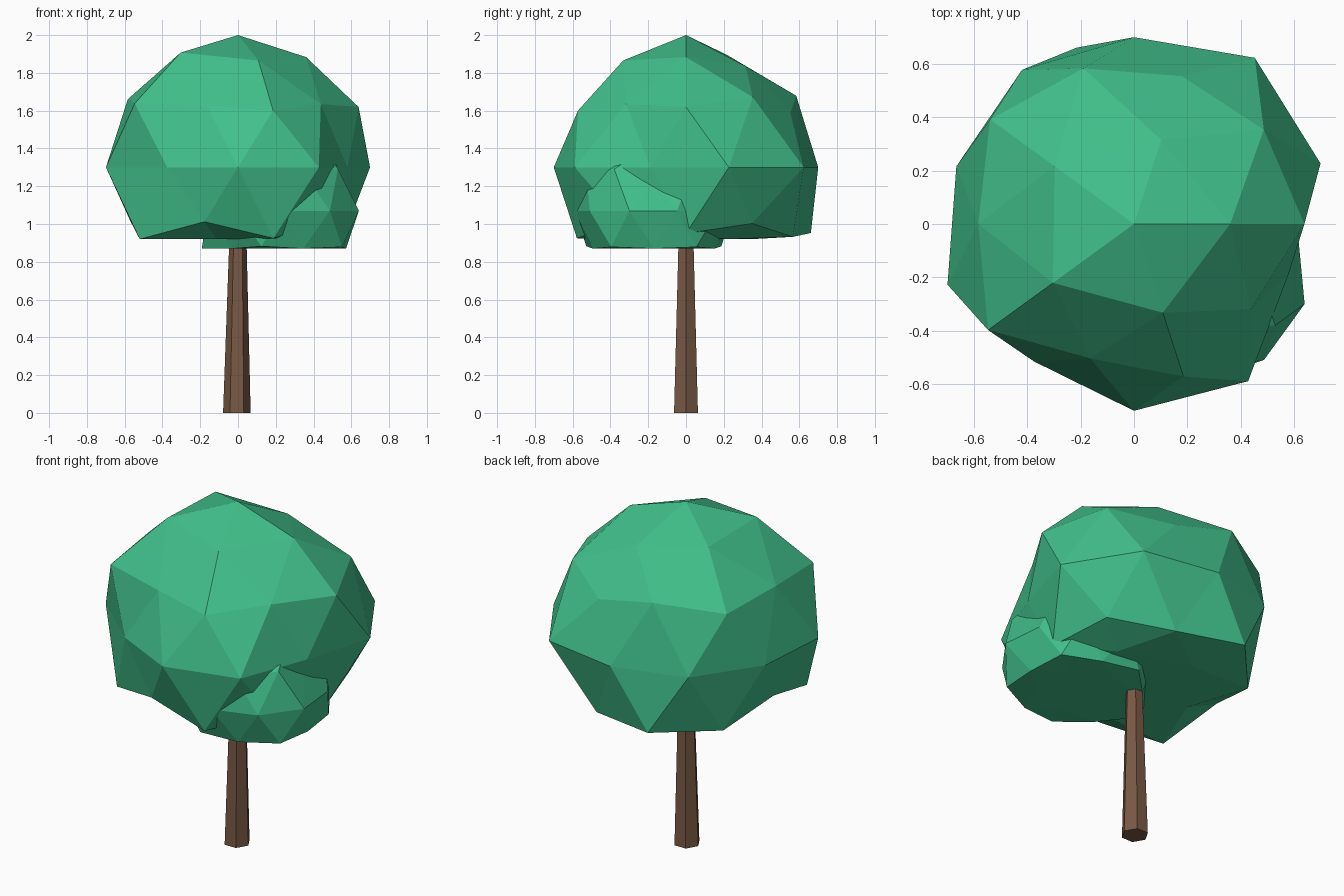
import bpy, bmesh, math

if "Cube" in bpy.data.objects:
    bpy.data.objects.remove(bpy.data.objects["Cube"])


def material(name, rgb):
    m = bpy.data.materials.new(name)
    m.diffuse_color = (*rgb, 1)
    m.use_nodes = True
    m.node_tree.nodes["Principled BSDF"].inputs["Base Color"].default_value = m.diffuse_color
    return m


leaf = material("leaf_green", (0.052, 0.52, 0.255))
bark = material("bark_brown", (0.19, 0.10, 0.057))


def finish(bm, name, mat):
    bmesh.ops.recalc_face_normals(bm, faces=bm.faces)
    me = bpy.data.meshes.new(name)
    bm.to_mesh(me)
    bm.free()
    me.materials.append(mat)
    ob = bpy.data.objects.new(name, me)
    bpy.context.collection.objects.link(ob)
    return ob


def foliage(name, centre, radius, floor, bumps):
    """Icosphere with radial bumps per ring (height % -> {angle: factor}) and a flattened base."""
    bm = bmesh.new()
    bmesh.ops.create_icosphere(bm, subdivisions=2, radius=radius)
    for v in bm.verts:
        level = round(v.co.z / radius * 100)
        angle = round(math.degrees(math.atan2(v.co.y, v.co.x))) % 360
        for ring, factors in bumps.items():
            if abs(ring - level) <= 2:
                v.co *= factors.get(angle, 1)
        v.co.z = max(v.co.z, floor)
        v.co.x += centre[0]
        v.co.y += centre[1]
        v.co.z += centre[2]
    return finish(bm, name, leaf)


# Main crown
foliage("main_crown", (0, 0, 1.3), 0.7, -0.38, {
    85: {0: 0.98, 72: 0.9, 216: 1.02, 288: 0.95},
    53: {36: 1.01, 108: 1.03, 180: 0.98, 252: 0.89, 324: 0.91},
    45: {0: 1.02, 72: 0.93, 144: 1.065, 216: 1.08, 288: 0.96},
    0: {18: 1.05, 54: 1.1, 126: 1.02, 198: 1.05, 234: 0.91, 306: 1.04, 342: 0.87},
    -45: {36: 0.95, 108: 1.11, 180: 0.91, 252: 0.92, 324: 0.92},
    -53: {0: 0.95, 144: 1.02, 216: 1.08, 288: 1.02},
})

# Small lower clump at the front right
foliage("lower_clump", (0.24, -0.17, 1.07), 0.42, -0.2, {
    45: {0: 0.82},
    0: {18: 0.94},
    -45: {180: 1.15, 36: 1.02, 324: 1.02},
    -53: {0: 0.93, 288: 0.95, 72: 0.95, 144: 0.95, 216: 0.95},
})

# Tapered six-sided trunk
bm = bmesh.new()
rings = []
for x, z, r in ((-0.006, 0, 0.073), (0, 1.0, 0.043)):
    rings.append([bm.verts.new((x + r * math.cos(i * math.pi / 3), r * math.sin(i * math.pi / 3), z))
                  for i in range(6)])
for i in range(6):
    j = (i + 1) % 6
    bm.faces.new((rings[0][i], rings[0][j], rings[1][j], rings[1][i]))
bm.faces.new(rings[0])
bm.faces.new(rings[1])
finish(bm, "trunk", bark)
